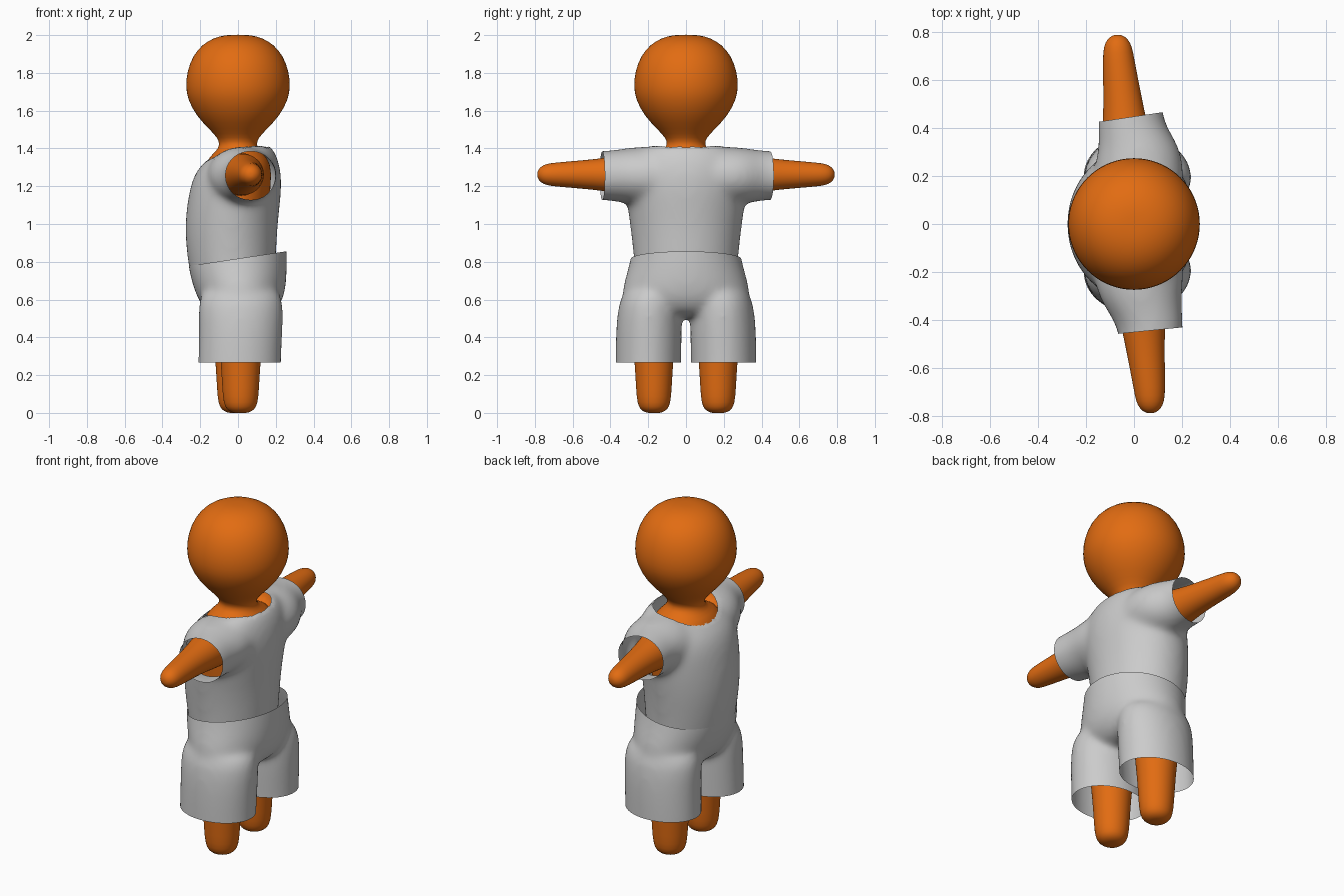
import bpy, bmesh, math
from mathutils import Vector

if "Cube" in bpy.data.objects:
    bpy.data.objects.remove(bpy.data.objects["Cube"])

orange = bpy.data.materials.new("orange")
orange.diffuse_color = (0.76, 0.15, 0.006, 1)
orange.use_nodes = True
orange.node_tree.nodes["Principled BSDF"].inputs["Base Color"].default_value = orange.diffuse_color


def loft(bm, rings, axis='Z', tilt_default=0.0, seg=36):
    """Closed tube through rings: (pos, c1, c2, r1, r2[, tilt]).
    axis Z: c1,c2 = x,y    axis Y: c1,c2 = x,z"""
    loops = []
    for r in rings:
        pos, c1, c2, r1, r2 = r[:5]
        tilt = r[5] if len(r) > 5 else tilt_default
        loop = []
        for i in range(seg):
            a = 2 * math.pi * i / seg
            u, v = r1 * math.cos(a), r2 * math.sin(a)
            if axis == 'Z':
                co = (c1 + u, c2 + v, pos + tilt * u)
            else:
                co = (c1 + u, pos, c2 + v)
            loop.append(bm.verts.new(co))
        loops.append(loop)
    for a, b in zip(loops, loops[1:]):
        for i in range(seg):
            j = (i + 1) % seg
            bm.faces.new((a[i], a[j], b[j], b[i]))
    bm.faces.new(loops[0][::-1])
    bm.faces.new(loops[-1])


def finish(bm, name, mat=None, subsurf=True):
    bmesh.ops.recalc_face_normals(bm, faces=bm.faces[:])
    me = bpy.data.meshes.new(name)
    bm.to_mesh(me)
    bm.free()
    for p in me.polygons:
        p.use_smooth = True
    ob = bpy.data.objects.new(name, me)
    bpy.context.collection.objects.link(ob)
    if mat:
        me.materials.append(mat)
    if subsurf:
        m = ob.modifiers.new("subdivide", 'SUBSURF')
        m.levels = m.render_levels = 1
    return ob


def blend(bm, smooth):
    """Fuse overlapping tubes into one soft skin and return it as a bmesh."""
    ob = finish(bm, "blend")
    m = ob.modifiers.new("fuse", 'REMESH')
    m.mode = 'VOXEL'
    m.voxel_size = 0.014
    m = ob.modifiers.new("soften", 'SMOOTH')
    m.factor = 0.5
    m.iterations = smooth
    bpy.context.view_layer.update()
    ev = ob.evaluated_get(bpy.context.evaluated_depsgraph_get())
    out = bmesh.new()
    out.from_mesh(ev.data)
    bpy.data.objects.remove(ob)
    return out


def cut(bm, co, no):
    """Open the skin by removing everything on the normal's side."""
    bmesh.ops.bisect_plane(bm, geom=bm.verts[:] + bm.edges[:] + bm.faces[:],
                           plane_co=Vector(co), plane_no=Vector(no).normalized(),
                           clear_outer=True)


# head, neck and torso
bm = bmesh.new()
profile = [(2.002, .02), (2.0, .07), (1.985, .13), (1.95, .19), (1.89, .24),
           (1.81, .27), (1.73, .278), (1.66, .268), (1.57, .22), (1.5, .15),
           (1.455, .108), (1.42, .096)]
rings = [(z, 0, 0, r, r) for z, r in profile]
rings += [(1.385, 0, 0, .115, .125), (1.355, 0, 0, .155, .2), (1.28, 0, 0, .185, .26),
          (1.1, -.02, 0, .18, .24), (.8, -.02, 0, .17, .22), (.6, 0, 0, .16, .24),
          (.53, 0, 0, .1, .18)]
loft(bm, rings)
finish(bm, "head_and_torso", orange)

# arms and legs, each pair turned slightly about the vertical axis
for s, side in ((1, "left"), (-1, "right")):
    bm = bmesh.new()
    arm = [(.15, .0, .13), (.3, .028, .115), (.43, .038, .09), (.56, .051, .077),
           (.69, .065, .066), (.74, .067, .059), (.77, .068, .043), (.784, .068, .022),
           (.787, .068, .008)]
    loft(bm, [(s * y, -s * x, 1.262, r, r * .97) for y, x, r in arm], 'Y', seg=24)
    finish(bm, side + "_arm", orange)
    bm = bmesh.new()
    leg = [(-.001, .02), (.002, .045), (.018, .073), (.05, .088), (.12, .095),
           (.27, .102), (.45, .12), (.62, .125)]
    loft(bm, [(z, -s * .014, s * .17, r * 1.03, r) for z, r in leg], seg=24)
    finish(bm, side + "_leg", orange)

# shirt
bm = bmesh.new()
loft(bm, [(.64, -.025, 0, .215, .265), (.74, -.03, 0, .225, .272), (.85, -.035, 0, .239, .28),
          (1.0, -.037, 0, .247, .298), (1.15, -.018, 0, .247, .32), (1.26, -.002, 0, .235, .33),
          (1.34, .01, 0, .2, .31, .1), (1.395, .02, 0, .15, .26, .2),
          (1.415, .02, 0, .1, .2, .15)])
for s in (1, -1):
    sleeve = [(.05, .02, .19, .15), (.22, .02, .19, .158), (.32, .025, .17, .146),
              (.4, .027 - s * .035, .145, .134), (.47, .028 - s * .043, .133, .129),
              (.56, .028 - s * .046, .13, .127), (.62, .028 - s * .048, .13, .127)]
    loft(bm, [(s * y, x, 1.256, rx, rz) for y, x, rx, rz in sleeve], 'Y')
bm = blend(bm, 34)
cut(bm, (0, .447, 0), (-.15, 1, 0))
cut(bm, (0, -.45, 0), (.1, -1, 0))
cut(bm, (0, 0, .74), (0, 0, -1))


# oval neckline
def oval(co):
    return math.hypot((co.x - .005) / .16, co.y / .2)


bmesh.ops.delete(bm, geom=[v for v in bm.verts if v.co.z > 1.25 and oval(v.co) < 1],
                 context='VERTS')
for v in bm.verts:
    if v.is_boundary and v.co.z > 1.25 and abs(v.co.y) < .3:
        k = oval(v.co)
        v.co.x = .005 + (v.co.x - .005) / k
        v.co.y /= k
finish(bm, "shirt", subsurf=False)

# shorts
bm = bmesh.new()
loft(bm, [(1.0, 0, 0, .255, .27), (.92, -.005, 0, .262, .275), (.82, -.006, 0, .266, .292),
          (.72, .003, 0, .256, .32), (.63, .012, 0, .238, .345), (.55, .015, 0, .2, .32),
          (.5, .015, 0, .13, .25)])
for s in (1, -1):
    loft(bm, [(.68, .014, s * .18, .2, .14), (.58, .015, s * .192, .228, .166),
              (.45, .015, s * .196, .223, .176), (.27, .008, s * .2, .22, .174),
              (.18, .008, s * .2, .22, .174), (.1, .008, s * .2, .22, .174)])
bm = blend(bm, 24)
cut(bm, (0, 0, .267), (0, 0, -1))
cut(bm, (0, 0, .817), (-.15, 0, 1))
finish(bm, "shorts", subsurf=False)
